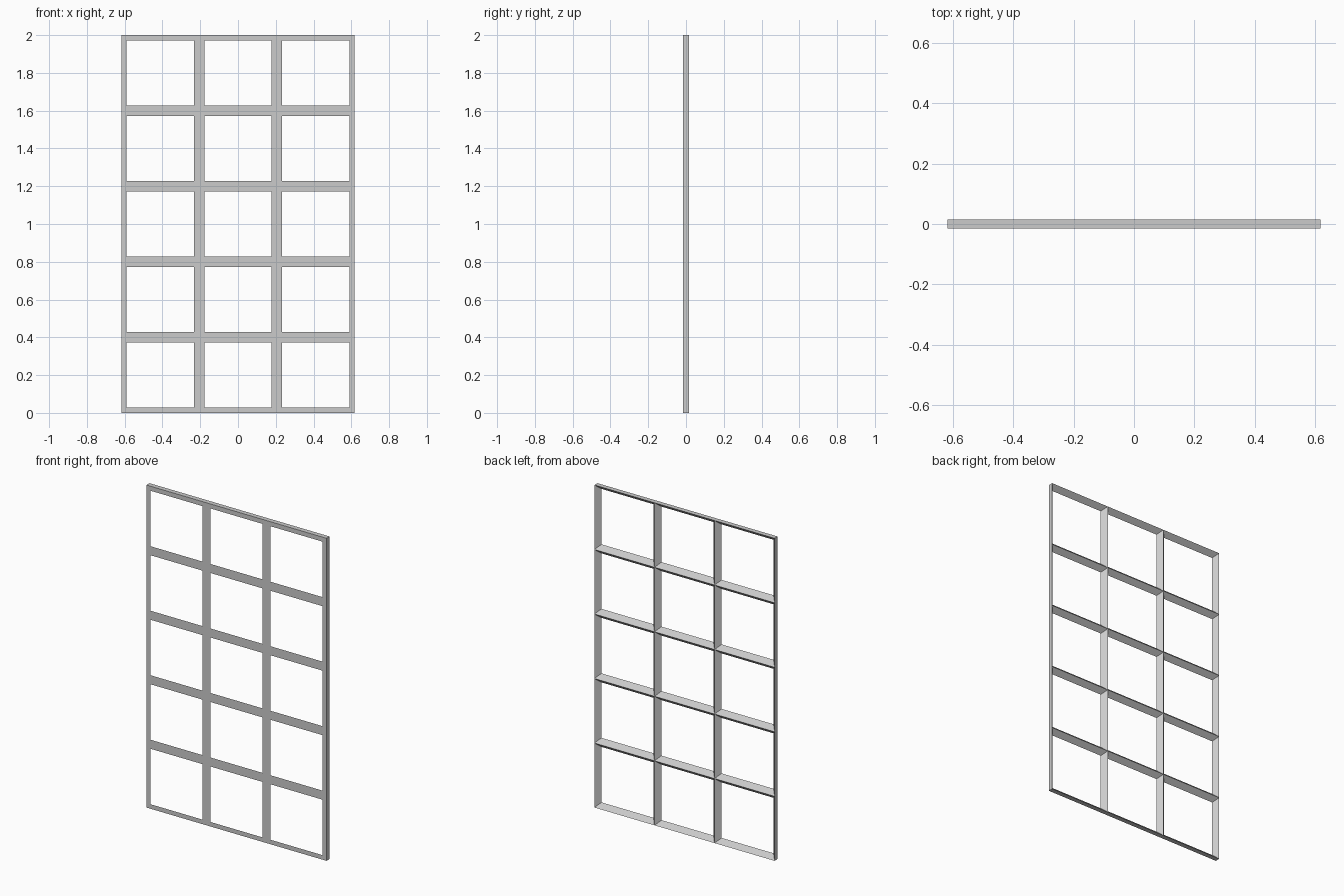
import bpy
import bmesh

cube = bpy.data.objects.get("Cube")
if cube:
    bpy.data.objects.remove(cube, do_unlink=True)

WIDTH, HEIGHT, DEPTH = 1.236, 2.0, 0.03
COLS, ROWS = 3, 5
HALF_BAR = 0.028          # half of a bar's flat front width
FRONT, BACK = -DEPTH / 2, DEPTH / 2

grey = bpy.data.materials.new("plain grey")
grey.use_nodes = True
colour = (0.6, 0.6, 0.6, 1)
grey.diffuse_color = colour
grey.node_tree.nodes["Principled BSDF"].inputs["Base Color"].default_value = colour

bm = bmesh.new()


def rectangle(x0, x1, z0, z1, y):
    """Four corner vertices, running anticlockwise from the lower left."""
    return [bm.verts.new((x, y, z)) for x, z in ((x0, z0), (x1, z0), (x1, z1), (x0, z1))]


def ring(first, second):
    """Bridge two rectangles with four quads."""
    for i in range(4):
        j = (i + 1) % 4
        bm.faces.new((first[i], first[j], second[j], second[i]))


# Each pane: flat front border, and bevels running back to a sharp ridge
cell_w, cell_h = WIDTH / COLS, HEIGHT / ROWS
for col in range(COLS):
    for row in range(ROWS):
        x0, z0 = col * cell_w - WIDTH / 2, row * cell_h
        x1, z1 = x0 + cell_w, z0 + cell_h
        front = rectangle(x0, x1, z0, z1, FRONT)
        opening = rectangle(x0 + HALF_BAR, x1 - HALF_BAR, z0 + HALF_BAR, z1 - HALF_BAR, FRONT)
        ridge = rectangle(x0, x1, z0, z1, BACK)
        ring(front, opening)
        ring(opening, ridge)

bmesh.ops.remove_doubles(bm, verts=bm.verts, dist=0.0001)

# Close the outer sides of the frame between front and back rims
rim = [e for e in bm.edges if e.is_boundary]
bmesh.ops.bridge_loops(bm, edges=rim)
bmesh.ops.recalc_face_normals(bm, faces=bm.faces)

mesh = bpy.data.meshes.new("lattice_frame")
bm.to_mesh(mesh)
bm.free()
mesh.materials.append(grey)
frame = bpy.data.objects.new("lattice_frame", mesh)
bpy.context.collection.objects.link(frame)
